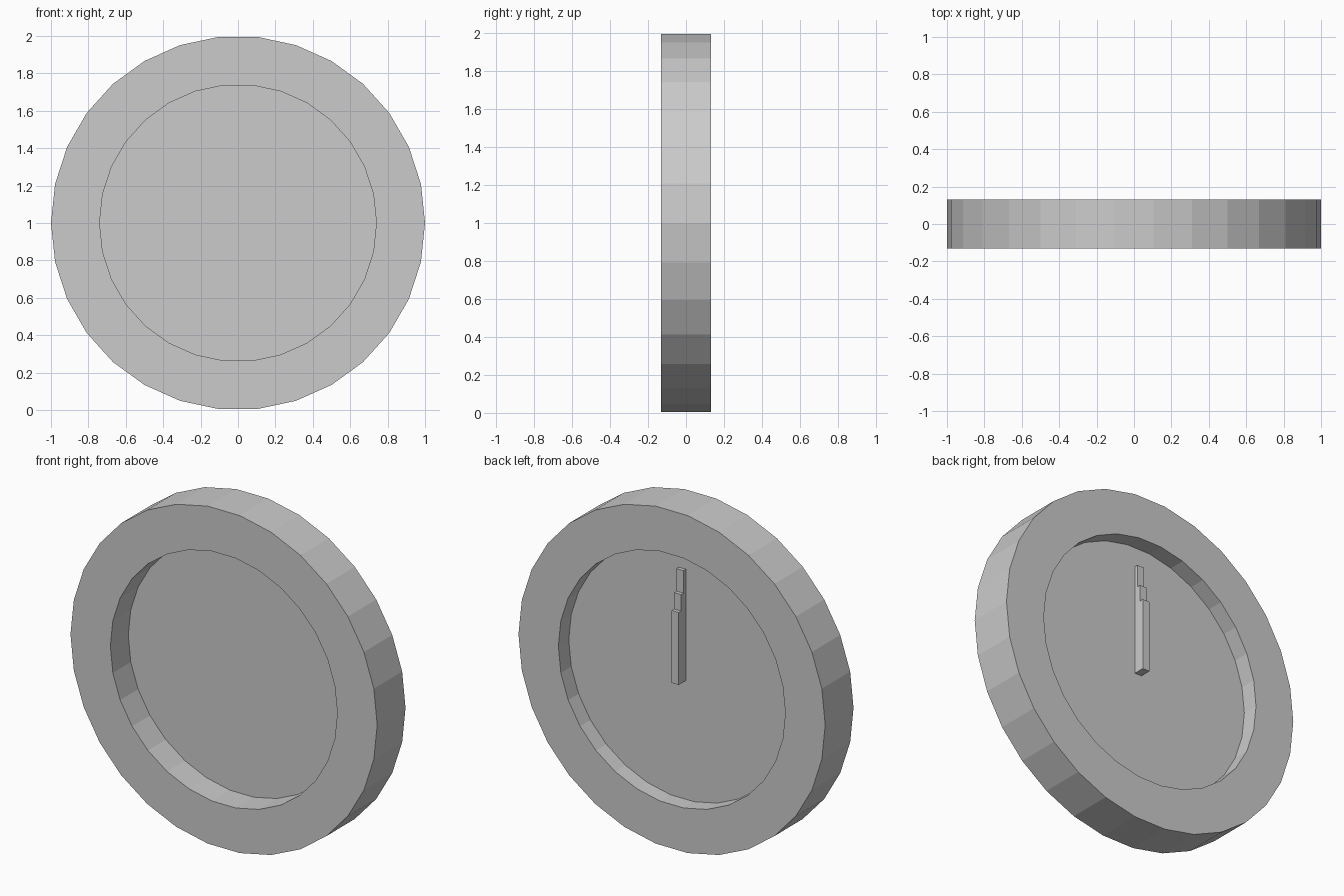
import bpy, bmesh
from math import sin, cos, tau

if "Cube" in bpy.data.objects:
    bpy.data.objects.remove(bpy.data.objects["Cube"])

SIDES = 30
R_OUT, R_IN, HALF = 1.0, 0.74, 0.132
CENTRE_Z, FACE_Y = 1.0, 0.035


def finish(name, bm):
    bmesh.ops.recalc_face_normals(bm, faces=bm.faces)
    mesh = bpy.data.meshes.new(name)
    bm.to_mesh(mesh)
    bm.free()
    obj = bpy.data.objects.new(name, mesh)
    bpy.context.collection.objects.link(obj)
    return obj


def circle(bm, radius, y):
    return [bm.verts.new((radius * cos(tau * i / SIDES), y,
                          CENTRE_Z + radius * sin(tau * i / SIDES)))
            for i in range(SIDES)]


# Rim: rectangular section carried round the 30-sided circle
bm = bmesh.new()
loops = [circle(bm, r, y) for r, y in
         ((R_OUT, -HALF), (R_OUT, HALF), (R_IN, HALF), (R_IN, -HALF))]
for k in range(4):
    a, b = loops[k], loops[(k + 1) % 4]
    for i in range(SIDES):
        j = (i + 1) % SIDES
        bm.faces.new((a[i], a[j], b[j], b[i]))
finish("clock_rim", bm)

# Dial: thin plate recessed on both sides
bm = bmesh.new()
bm.faces.new(circle(bm, R_IN, FACE_Y))
finish("clock_dial", bm)

# Hands: three stacked bars on the back, longest against the dial
WIDTH, THICK, TAIL = 0.046, 0.022, 0.037
for layer, (name, reach) in enumerate((("second_hand", 0.62),
                                       ("minute_hand", 0.487),
                                       ("hour_hand", 0.39))):
    bm = bmesh.new()
    bmesh.ops.create_cube(bm, size=1)
    bmesh.ops.scale(bm, vec=(WIDTH, THICK, reach + TAIL), verts=bm.verts)
    bmesh.ops.translate(bm, verts=bm.verts,
                        vec=(0, FACE_Y + THICK * (layer + 0.5),
                             CENTRE_Z + (reach - TAIL) / 2))
    finish(name, bm)
